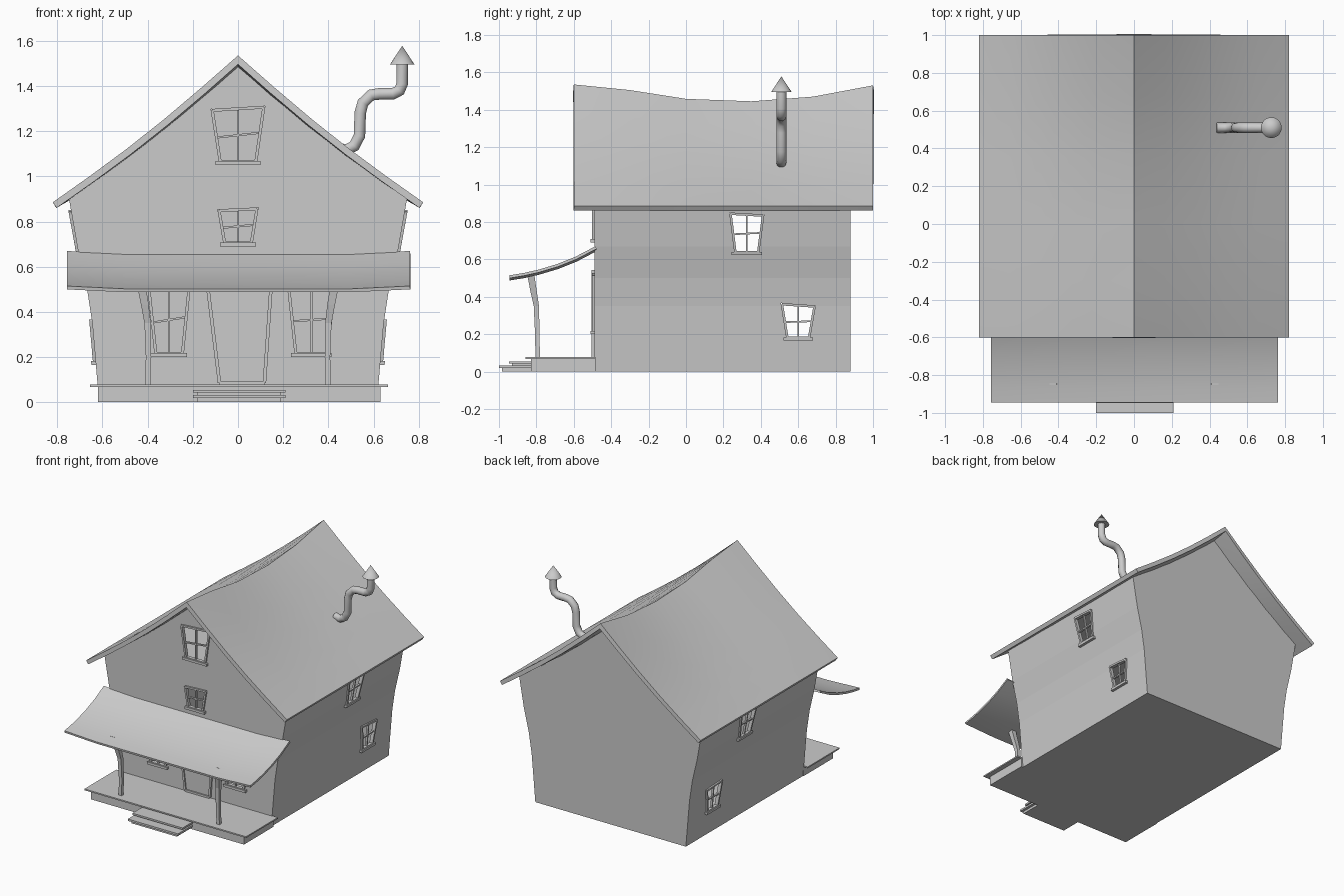
import bpy, bmesh, math
from mathutils import Vector

cube = bpy.data.objects.get("Cube")
if cube:
    bpy.data.objects.remove(cube, do_unlink=True)

grey = bpy.data.materials.new("plain grey")
grey.use_nodes = True
grey.diffuse_color = (0.6, 0.6, 0.6, 1)
grey.node_tree.nodes["Principled BSDF"].inputs["Base Color"].default_value = (0.6, 0.6, 0.6, 1)


def finish(name, bm):
    bmesh.ops.recalc_face_normals(bm, faces=bm.faces)
    mesh = bpy.data.meshes.new(name)
    bm.to_mesh(mesh)
    bm.free()
    mesh.materials.append(grey)
    obj = bpy.data.objects.new(name, mesh)
    bpy.context.collection.objects.link(obj)
    return obj


def activate(obj):
    bpy.ops.object.select_all(action='DESELECT')
    obj.select_set(True)
    bpy.context.view_layer.objects.active = obj


def smooth(obj, degrees=35):
    activate(obj)
    bpy.ops.object.shade_smooth_by_angle(angle=math.radians(degrees))


def apply(obj, kind, **settings):
    mod = obj.modifiers.new(kind.lower(), kind)
    for key, value in settings.items():
        setattr(mod, key, value)
    activate(obj)
    bpy.ops.object.modifier_apply(modifier=mod.name)


def box(name, x0, x1, y0, y1, z0, z1):
    bm = bmesh.new()
    bmesh.ops.create_cube(bm, size=1)
    for v in bm.verts:
        v.co = ((x0 + x1) / 2 + v.co.x * (x1 - x0), (y0 + y1) / 2 + v.co.y * (y1 - y0),
                (z0 + z1) / 2 + v.co.z * (z1 - z0))
    return finish(name, bm)


def loft(name, rings):
    bm = bmesh.new()
    loops = [[bm.verts.new(p) for p in ring] for ring in rings]
    n = len(loops[0])
    for a, b in zip(loops, loops[1:]):
        for i in range(n):
            bm.faces.new((a[i], a[(i + 1) % n], b[(i + 1) % n], b[i]))
    bm.faces.new(loops[0])
    bm.faces.new(loops[-1])
    return finish(name, bm)


def sheet(name, point, us, vs, thickness):
    """Curved slab whose upper surface is point(u, v)."""
    bm = bmesh.new()
    rows = [[bm.verts.new(point(u, v)) for u in us] for v in vs]
    for a, b in zip(rows, rows[1:]):
        for i in range(len(us) - 1):
            bm.faces.new((a[i], a[i + 1], b[i + 1], b[i]))
    obj = finish(name, bm)
    if obj.data.polygons[0].normal.z < 0:
        obj.data.flip_normals()
    apply(obj, 'SOLIDIFY', thickness=thickness, offset=-1, use_even_offset=True)
    smooth(obj)
    return obj


def interp(table, t):
    for (a, fa), (b, fb) in zip(table, table[1:]):
        if t <= b:
            return fa + (fb - fa) * (t - a) / (b - a)
    return table[-1][1]


WALL = [(0, .615), (.2, .632), (.35, .645), (.5, .668), (.67, .708), (.9, .748)]
RIDGE = [(-.6, 1.535), (-.3, 1.505), (0, 1.458), (.35, 1.445), (.68, 1.47), (1, 1.53)]
FRONT, BACK, EAVE = -.49, .88, .82


def roof_z(x, y):
    t = abs(x) / EAVE
    return interp(RIDGE, y) * (1 - t) + .885 * t - .024 * math.sin(math.pi * t)


# Sagging main roof
span = [i / 5 * EAVE for i in range(-5, 6)]
sheet("main_roof", lambda x, y: (x, y, roof_z(x, y)), span, [r[0] for r in RIDGE], .03)

# House walls, flared towards the eaves
rings = []
for y in (FRONT, -.3, 0, .35, .68, BACK):
    side = [(w, z) for z, w in WALL]
    side += [(x, roof_z(x, y) - .022) for x in (.656, .492, .328, .164)]
    loop = side + [(0, roof_z(0, y) - .022)] + [(-x, z) for x, z in reversed(side)]
    rings.append([(x, y, z) for x, z in loop])
walls = loft("house_walls", rings)
apply(walls, 'SOLIDIFY', thickness=.012, offset=-1, use_even_offset=True)
box("attic_floor", -.735, .735, FRONT + .005, BACK - .005, .875, .885)


# Wall surfaces: along the wall, up, and out from it
def front_wall(u, v, d):
    return Vector((u, FRONT - d, v))


def left_wall(u, v, d):
    return Vector((interp(WALL, v) + d, u, v))


def right_wall(u, v, d):
    return Vector((-interp(WALL, v) - d, u, v))


def bar(bm, place, p, q, width, d0=-.014, d1=.012):
    p, q = Vector(p), Vector(q)
    along = q - p
    across = Vector((-along.y, along.x)).normalized() * width
    for v in bmesh.ops.create_cube(bm, size=1)["verts"]:
        c = p + along * (v.co.x + .5) + across * v.co.y
        v.co = place(c.x, c.y, d0 + (d1 - d0) * (v.co.z + .5))


def corners(c, low, high, z0, z1, lean):
    return [(c - low, z0), (c + low, z0), (c + high, z1 + lean), (c - high, z1 - lean)]


def mid(p, q, t=.5):
    return Vector(p).lerp(Vector(q), t)


def window(name, place, c, low, high, z0, z1, lean):
    a, b, d, e = corners(c, low - .006, high - .006, z0, z1 - .006, lean)
    bm = bmesh.new()
    for p, q in ((a, e), (b, d), (e, d), (a, b)):
        bar(bm, place, p, q, .013)
    bar(bm, place, mid(a, b), mid(e, d), .009, -.01, .005)
    bar(bm, place, mid(a, e, .47), mid(b, d, .53), .009, -.01, .005)
    bar(bm, place, (c - low - .015, z0 - .006), (c + low + .015, z0 - .006), .018, -.01, .02)
    finish(name, bm)


def cut(shape, y_range=None):
    """Open a hole in the front wall, or through both side walls."""
    if y_range:
        ends = [[(u, y, v) for u, v in shape] for y in y_range]
    else:
        ends = [[(x, u, v) for u, v in shape] for x in (-1, 1)]
    cutter = loft("window_cutter", ends)
    cutter.hide_render = True
    apply(walls, 'BOOLEAN', object=cutter, operation='DIFFERENCE', solver='EXACT')
    bpy.data.objects.remove(cutter, do_unlink=True)


# Windows: centre, half widths below and above, bottom, top, lean
front_windows = {
    "gable_window": (0, .085, .12, 1.065, 1.305, .007),
    "middle_window": (0, .065, .09, .705, .858, .004),
    "porch_window_right": (-.305, .065, .096, .215, .52, .006),
    "porch_window_left": (.325, .075, .108, .215, .52, -.006),
}
for name, spec in front_windows.items():
    cut(corners(*spec), (FRONT - .1, FRONT + .1))
    window(name, front_wall, *spec)

side_windows = {"upper_side_window": (.325, .067, .093, .637, .845, -.005),
                "lower_side_window": (.6, .064, .093, .18, .36, -.006)}
for name, spec in side_windows.items():
    cut(corners(*spec))
    window(name + "_left", left_wall, *spec)
    window(name + "_right", right_wall, *spec)

# Front door and its crooked frame
a, b, d, e = (-.082, .085), (.117, .085), (.148, .535), (-.137, .535)
bm = bmesh.new()
for p, q in ((a, e), (b, d), (e, d), (a, b)):
    bar(bm, front_wall, p, q, .015, -.005, .014)
finish("door_frame", bm)
loft("door_panel", [[front_wall(u, v, o) for u, v in (a, b, d, e)] for o in (-.003, .004)])

# Porch floor and steps
box("porch_base", -.62, .63, -.83, FRONT + .005, 0, .07)
box("porch_deck", -.655, .665, -.857, FRONT + .005, .068, .078)
box("lower_step", -.2, .21, -1, -.82, .018, .032)
box("lower_step_base", -.18, .19, -.985, -.82, 0, .02)
box("upper_step_base", -.18, .19, -.93, -.82, .03, .045)
box("upper_step", -.2, .21, -.947, -.82, .042, .055)

# Swooping porch roof
PORCH = [(-.945, .51), (-.87, .522), (-.79, .54), (-.69, .57), (-.59, .61), (-.485, .665)]


def porch_point(x, y):
    lift = max(0, abs(x) - .5) / .25 * .012
    return (x, y, interp(PORCH, y) + lift - .008)


sheet("porch_roof", porch_point, (-.757, -.5, 0, .5, .762), [p[0] for p in PORCH], .015)

# Bent porch posts
for label, s in (("left", 1), ("right", -1)):
    rings = []
    for x, y, z, r in ((.4, -.793, .075, .012), (.396, -.795, .2, .012), (.4, -.8, .35, .014),
                       (.412, -.815, .43, .017), (.428, -.83, .52, .019)):
        rings.append([(s * x + i * r, y + j * r, z) for i, j in ((-1, -1), (1, -1), (1, 1), (-1, 1))])
    loft("porch_post_" + label, rings)

# Crooked stove pipe with a conical cap
curve = bpy.data.curves.new("stove_pipe", 'CURVE')
curve.dimensions = '3D'
curve.bevel_depth, curve.bevel_resolution, curve.use_fill_caps = .027, 3, True
path = [(.435, 1.125), (.48, 1.117), (.515, 1.135), (.538, 1.18), (.541, 1.28), (.553, 1.325),
        (.59, 1.36), (.625, 1.365), (.685, 1.365), (.715, 1.38), (.727, 1.41), (.727, 1.5)]
spline = curve.splines.new('POLY')
spline.points.add(len(path) - 1)
for point, (x, z) in zip(spline.points, path):
    point.co = (x, .51, z, 1)
pipe = bpy.data.objects.new("stove_pipe", curve)
bpy.context.collection.objects.link(pipe)
curve.materials.append(grey)
activate(pipe)
bpy.ops.object.convert(target='MESH')
smooth(bpy.context.object, 50)

bm = bmesh.new()
bmesh.ops.create_cone(bm, cap_ends=True, segments=20, radius1=.055, radius2=0, depth=.084)
bmesh.ops.translate(bm, verts=bm.verts, vec=(.727, .51, 1.536))
smooth(finish("pipe_cap", bm))
